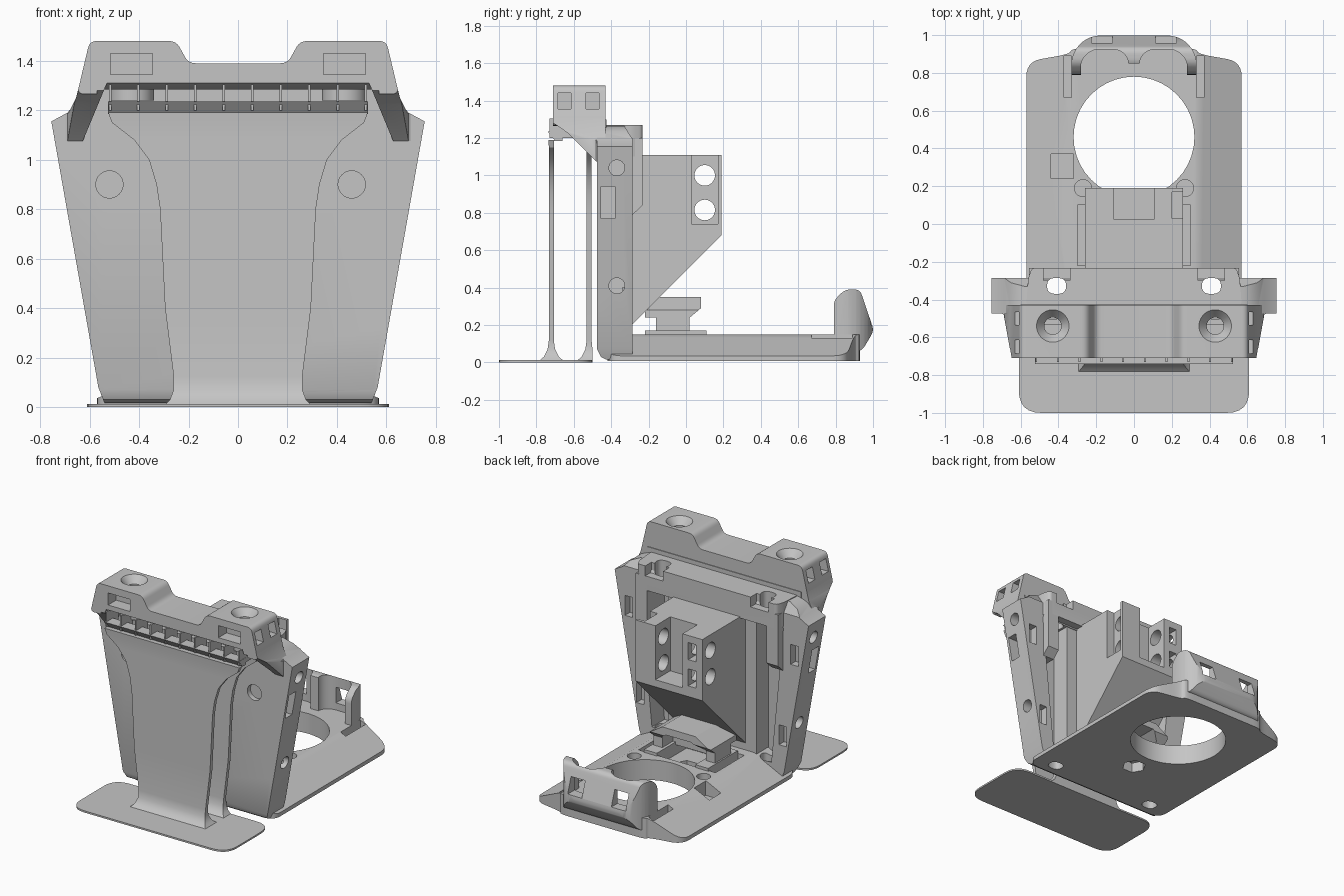
import bpy, math
from mathutils import Vector

old = bpy.data.objects.get("Cube")
if old:
    bpy.data.objects.remove(old, do_unlink=True)

SHADE = (0.56, 0.56, 0.56, 1)
GREY = bpy.data.materials.new("plain grey")
GREY.use_nodes = True
GREY.diffuse_color = SHADE
GREY.node_tree.nodes["Principled BSDF"].inputs["Base Color"].default_value = SHADE
parts = []


def mesh(name, rings, keep=True):
    """Closed skin through equal rings of points."""
    n = len(rings[0])
    faces = [list(range(n))[::-1], [len(rings) * n - n + i for i in range(n)]]
    for k in range(len(rings) - 1):
        for i in range(n):
            j = (i + 1) % n
            faces.append((k * n + i, k * n + j, k * n + n + j, k * n + n + i))
    me = bpy.data.meshes.new(name)
    me.from_pydata([p for r in rings for p in r], [], faces)
    me.materials.append(GREY)
    ob = bpy.data.objects.new(name, me)
    bpy.context.collection.objects.link(ob)
    bpy.context.view_layer.objects.active = ob
    bpy.ops.object.select_all(action="DESELECT")
    ob.select_set(True)
    bpy.ops.object.mode_set(mode="EDIT")
    bpy.ops.mesh.select_all(action="SELECT")
    bpy.ops.mesh.normals_make_consistent(inside=False)
    bpy.ops.object.mode_set(mode="OBJECT")
    if keep:
        parts.append(ob)
    return ob


def prism(name, pts, axis, a, b, keep=True):
    """Extrude a 2D outline along an axis from a to b."""
    place = {"x": lambda p, t: (t, p[0], p[1]), "y": lambda p, t: (p[0], t, p[1]),
             "z": lambda p, t: (p[0], p[1], t)}[axis]
    return mesh(name, [[place(p, t) for p in pts] for t in (a, b)], keep)


def box(name, x, y, z, keep=True):
    return prism(name, [(x[0], y[0]), (x[1], y[0]), (x[1], y[1]), (x[0], y[1])], "z", *z, keep)


def circle(u, v, r, n=40):
    return [(u + r * math.cos(2 * math.pi * i / n), v + r * math.sin(2 * math.pi * i / n)) for i in range(n)]


def rounded(pts, r, n=6):
    """Round every corner of an outline."""
    out = []
    for i, p in enumerate(pts):
        p, a, b = Vector(p), Vector(pts[i - 1]), Vector(pts[(i + 1) % len(pts)])
        s = p + (a - p).normalized() * min(r, (a - p).length * 0.45)
        e = p + (b - p).normalized() * min(r, (b - p).length * 0.45)
        for k in range(n + 1):
            t = k / n
            out.append(tuple(s * (1 - t) ** 2 + p * 2 * t * (1 - t) + e * t * t))
    return out


def mirrored(half):
    """Outline from its +x half, listed top to bottom."""
    return half + [(-x, z) for x, z in reversed(half)]


def boolean(ob, op, *tools):
    for tool in tools:
        m = ob.modifiers.new("cut", "BOOLEAN")
        m.operation, m.object, m.solver = op, tool, "EXACT"
        bpy.context.view_layer.objects.active = ob
        bpy.ops.object.modifier_apply(modifier=m.name)
        bpy.data.objects.remove(tool, do_unlink=True)


def cut(ob, *tools):
    boolean(ob, "DIFFERENCE", *tools)


def cbox(*a):
    return box("cutter", *a, False)


def hole(axis, u, v, r, a, b):
    return prism("cutter", circle(u, v, r), axis, a, b, False)


def u_slots():
    return [prism("cutter", rounded([(s * .41 - .05, -.37), (s * .41 + .05, -.37), (s * .41 + .05, -.286),
            (s * .41 - .05, -.286)], .05), "z", -.1, 1.4, False) for s in (-1, 1)]


# Front foot and the two upright sheets
prism("foot_plate", rounded([(-.61, -1), (.61, -1), (.61, -.5), (-.61, -.5)], .12), "z", 0, .012)
SHEET = [(.005, .30, .07), (.03, .275, .04), (.07, .26, .02), (.12, .26, .013), (.4, .295, .013), (.8, .315, .013),
         (.9, .33, .013), (1.0, .36, .013), (1.08, .42, .013), (1.15, .51, .013), (1.19, .525, .016)]
for name, y in (("front_sheet", -.72), ("rear_sheet", -.518)):
    mesh(name, [[(-w, y - t, z), (w, y - t, z), (w, min(y + t, -.5), z), (-w, min(y + t, -.5), z)]
                for z, w, t in SHEET])

# Upright body, hollow from the back, with a raised middle panel
body = prism("upright_body", mirrored([(.58, 1.265), (.65, 1.235), (.69, 1.19), (.755, 1.155), (.74, 1.07),
                                       (.565, .08), (.54, .015)]), "y", -.475, -.285)
boolean(body, "INTERSECT", prism("cutter", [(-.475, .07), (-.455, .03), (-.41, .005), (-.2, .005), (-.2, 1.16),
                                            (-.29, 1.2), (-.33, 1.265), (-.475, 1.265)], "x", -1, 1, False))
cut(body, prism("cutter", mirrored([(.56, 1.09), (.465, .12)]), "y", -.425, -.2, False), *u_slots())
for x in (-.52, .46):
    cut(body, hole("y", x, .9, .055, -.6, -.44))
for s in (-1, 1):
    for z, x in ((.41, .625), (1.04, .735)):
        cut(body, hole("x", -.37, z, .042, s * (x - .08), s * (x + .1)))
    cut(body, cbox((s * .62, s * .8), (-.455, -.38), (.77, .94)))
    for z, x in ((.33, .555), (.92, .645)):
        cut(body, cbox((s * x - .03, s * x + .03), (-.34, -.2), (z - .07, z + .07)))
box("middle_panel", (-.345, .345), (-.44, -.29), (.1, 1.12))

# Rear top ledge with screw slots and side cheeks
ledge = prism("top_ledge", rounded(mirrored([(.54, -.232), (.56, -.285), (.57, -.43)]), .02), "z", 1.1, 1.27)
cut(ledge, *u_slots(), *[cbox((s * .41 - .07, s * .41 + .07), (-.3, -.2), (1.2, 1.4)) for s in (-1, 1)])
for s, side in ((-1, "right"), (1, "left")):
    prism(side + "_cheek", [(-.43, .79), (-.285, .79), (-.232, .84), (-.232, 1.2), (-.43, 1.2)],
          "x", s * .465, s * .555)

# Cap with middle notch, windows and countersunk bosses
cap_out = rounded([(.25, 1.48), (.2, 1.39), (-.2, 1.39), (-.25, 1.48), (-.6, 1.48), (-.638, 1.32), (-.65, 1.265),
                   (.65, 1.265), (.638, 1.32), (.6, 1.48)], .03)
cap = prism("cap", cap_out, "y", -.71, -.43)
cut(cap, prism("cutter", [(-.8, 1.1), (-.8, 1.31), (-.71, 1.31), (-.66, 1.285), (-.46, 1.285), (-.46, 1.1)],
               "x", -.57, .57, False))
for s, side in ((-1, "right"), (1, "left")):
    x = s * .43
    boss = prism(side + "_boss", circle(x, -.54, .09), "z", 1.24, 1.3)
    cut(boss, hole("z", x, -.54, .045, 1.2, 1.5))
    cone = mesh("cutter", [[(u, v, z) for u, v in circle(x, -.54, r)] for z, r in ((1.43, .045), (1.485, .09))], False)
    cut(cap, hole("z", x, -.54, .045, 1.2, 1.5), cone, cbox((x - .085, x + .085), (-.8, -.62), (1.345, 1.43)))
    for y in (-.65, -.5):
        cut(cap, cbox((s * .56, s * .7), (y - .035, y + .035), (1.355, 1.44)))
    # Slanted arm joining the cap to the body
    arm = prism(side + "_arm", [(s * a, b) for a, b in ((.53, 1.31), (.64, 1.31), (.655, 1.25), (.685, 1.19),
                                (.755, 1.155), (.74, 1.07), (.63, 1.07))], "y", -.8, -.28)
    boolean(arm, "INTERSECT", prism("cutter", [(-.709, 1.31), (-.709, 1.28), (-.63, 1.225), (-.48, 1.075),
                                               (-.43, 1.075), (-.43, 1.31)], "x", -1, 1, False))
    boolean(arm, "INTERSECT", prism("cutter", [(s * a, b) for a, b in ((.3, -.75), (.64, -.75), (.65, -.7),
            (.69, -.48), (.755, -.44), (.755, -.2), (.3, -.2))], "z", 1, 1.5, False))
box("cap_back_wall", (-.6, .6), (-.47, -.425), (1.1, 1.3))

# Grille
prism("grille_bar", [(-.74, 1.235), (-.66, 1.235), (-.66, 1.185), (-.7, 1.185)], "x", -.525, .525)
for i in range(10):
    x = -.5175 + .115 * i
    box("grille_rib", (x - .005, x + .005), (-.73, -.6), (1.2, 1.305))

# Base with sloping flanks
base = prism("base", mirrored([(.33, .15), (.57, .035), (.57, .008)]), "y", -.42, .93)
boolean(base, "INTERSECT", prism("cutter", rounded(mirrored([(.57, -.42), (.57, .86), (.34, .9), (.33, .93)]), .08),
                                 "z", -.1, .5, False))
cut(base, hole("z", 0, .46, .32, -.1, .5), *u_slots())
cut(base, cbox((-.3, .3), (-.22, .1), (.08, .3)), cbox((-.44, -.32), (.24, .37), (.05, .3)),
    prism("cutter", circle(0, 0, .08, 6), "z", -.1, .3, False))
for s in (-1, 1):
    cut(base, hole("z", s * .27, .19, .045, .06, .3), cbox((s * .33, s * .37), (.67, .89), (.06, .3)))

# Small holder on the base: two feet under an arched roof
for s, side in ((-1, "right"), (1, "left")):
    prism(side + "_holder_foot", [(-.22, .07), (-.22, .17), (.11, .17), (.11, .13), (.02, .07)],
          "x", s * .15, s * .25)
holder = prism("holder", mirrored([(.13, .35), (.24, .28), (.24, .15)]), "y", -.3, .2)
boolean(holder, "INTERSECT", prism("cutter", [(-.16, .15), (-.16, .24), (-.22, .24), (-.22, .28), (-.16, .35),
        (.08, .35), (.08, .29), (.02, .24), (.02, .15)], "x", -.5, .5, False))
cut(holder, prism("cutter", mirrored([(.1, .3), (.17, .25), (.17, .1)]), "y", -.1, .3, False))

# Rear clip with two pockets and windows
clip = prism("rear_clip", rounded([(.79, .06), (.79, .33), (.85, .39), (.93, .39), (1.005, .17), (.94, .06)],
                                  .03), "x", -.33, .33)
boolean(clip, "INTERSECT", prism("cutter", rounded(mirrored([(.335, .7), (.335, .9), (.24, 1.0)]), .09),
                                 "z", 0, 1, False))
cut(clip, hole("z", 0, .46, .32, 0, .5), cbox((-.28, .28), (.7, .85), (.15, .5)))
for s in (-1, 1):
    cut(clip, prism("cutter", rounded([(s * .03, .8), (s * .28, .8), (s * .28, .87), (s * .22, .925),
                                       (s * .08, .925), (s * .03, .88)], .04), "z", .15, .5, False),
        cbox((s * .17 - .055, s * .17 + .055), (.85, 1.1), (.2, .31)))

# Forked mounting bracket
fork = prism("fork_bracket", [(-.44, 1.11), (.19, 1.11), (.19, .68), (-.29, .2), (-.44, .2)], "x", -.26, .26)
cut(fork, cbox((-.105, .105), (.025, .3), (.73, 1.3)), cbox((.2, .3), (.03, .17), (.74, 1.3)))
for z in (1.0, .815):
    cut(fork, hole("x", .1, z, .055, -.5, .5), cbox((-.21, -.15), (.1, .3), (z - .06, z + .06)))

for ob in parts:
    bpy.ops.object.select_all(action="DESELECT")
    ob.select_set(True)
    bpy.context.view_layer.objects.active = ob
    bpy.ops.object.shade_smooth_by_angle(angle=math.radians(30))
